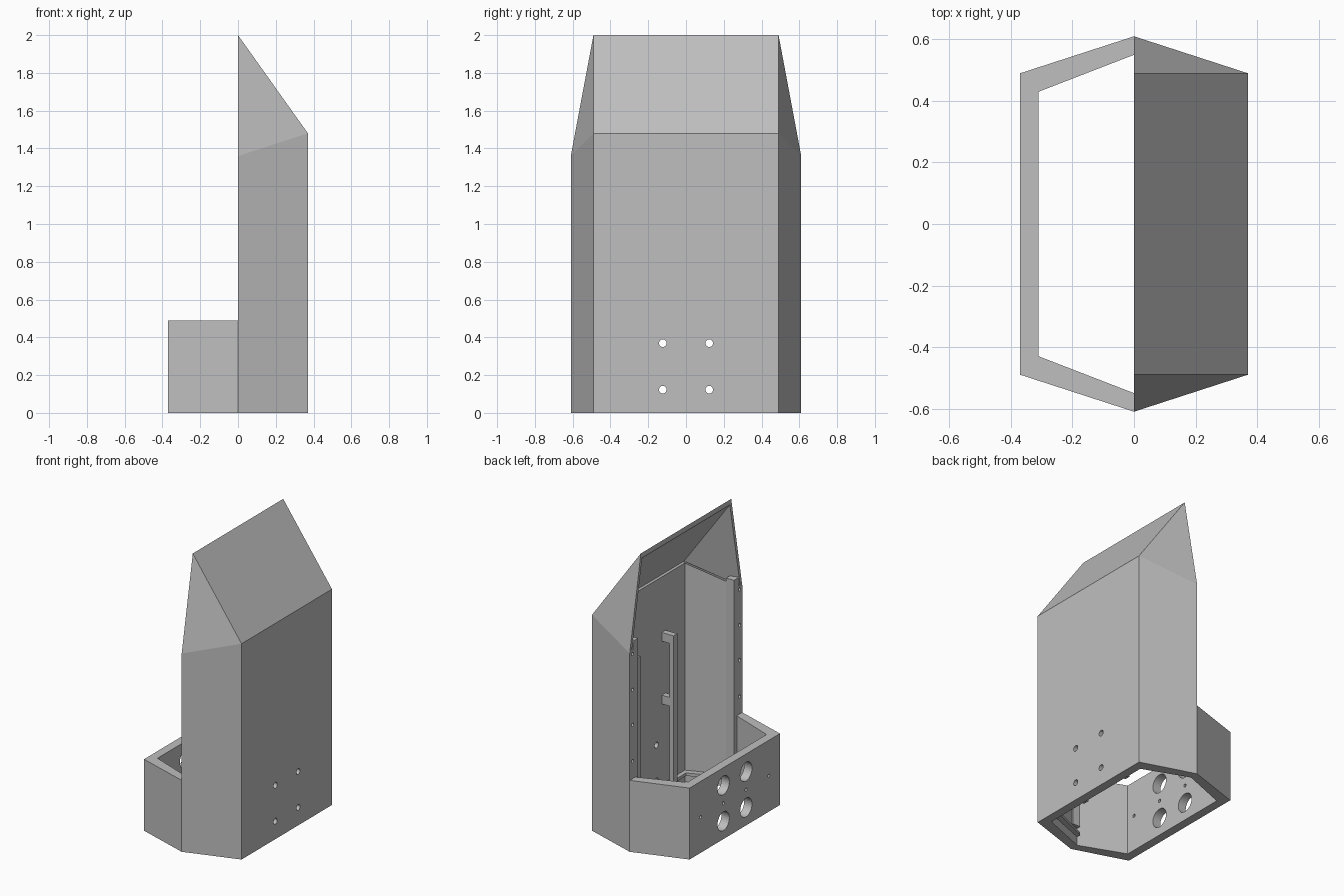
import bpy, bmesh
from mathutils import Matrix

cube = bpy.data.objects.get("Cube")
if cube:
    bpy.data.objects.remove(cube, do_unlink=True)

grey = bpy.data.materials.new("plain_grey")
grey.use_nodes = True
COLOUR = (0.52, 0.52, 0.52, 1)
grey.diffuse_color = COLOUR
grey.node_tree.nodes["Principled BSDF"].inputs["Base Color"].default_value = COLOUR


def add_object(name, bm):
    bmesh.ops.recalc_face_normals(bm, faces=bm.faces)
    mesh = bpy.data.meshes.new(name)
    bm.to_mesh(mesh)
    bm.free()
    mesh.materials.append(grey)
    obj = bpy.data.objects.new(name, mesh)
    bpy.context.collection.objects.link(obj)
    return obj


def sweep(name, sections):
    """Bridge a row of equal cross-sections and cap both ends."""
    bm = bmesh.new()
    rings = [[bm.verts.new(p) for p in s] for s in sections]
    for a, b in zip(rings, rings[1:]):
        n = len(a)
        for i in range(n):
            j = (i + 1) % n
            bm.faces.new((a[i], a[j], b[j], b[i]))
    bm.faces.new(rings[0])
    bm.faces.new(rings[-1])
    return add_object(name, bm)


def box(name, x, y, z):
    return sweep(name, [[(px, y[0], z[0]), (px, y[1], z[0]),
                         (px, y[1], z[1]), (px, y[0], z[1])] for px in x])


def wall(name, outer, inner, base, tops, rise=0):
    """Three-sided wall; profiles hold the end and corner points of one half."""
    order = [(0, -1), (1, -1), (1, 1), (0, 1)]
    sections = []
    for i, s in order:
        (ox, oy), (ix, iy) = outer[i], inner[i]
        sections.append([(ox, s * oy, base), (ix, s * iy, base),
                         (ix, s * iy, tops[i] + rise), (ox, s * oy, tops[i])])
    return sweep(name, sections)


def drill(obj, holes):
    """Cut round holes along x; each hole is centre x, y, z, radius, depth."""
    bm = bmesh.new()
    for x, y, z, r, depth in holes:
        bmesh.ops.create_cone(bm, cap_ends=True, segments=32, radius1=r, radius2=r, depth=depth,
                              matrix=Matrix.Translation((x, y, z)) @ Matrix.Rotation(1.570796, 4, 'Y'))
    cutter = add_object("hole_cutter", bm)
    cutter.hide_render = True
    mod = obj.modifiers.new("holes", 'BOOLEAN')
    mod.operation = 'DIFFERENCE'
    mod.solver = 'EXACT'
    mod.object = cutter
    graph = bpy.context.evaluated_depsgraph_get()
    mesh = bpy.data.meshes.new_from_object(obj.evaluated_get(graph))
    obj.modifiers.clear()
    obj.data = mesh
    bpy.data.objects.remove(cutter, do_unlink=True)


W, D, E = 0.37, 0.49, 0.61          # half width, corner depth, end depth
EAVE, LOW, RIDGE = 1.48, 1.36, 2.0
PITCH = 0.123
outer = [(0, E), (W, D)]
inner = [(0, 0.55), (0.31, 0.43)]


def flip(points):
    return [(-x, y) for x, y in points]


# Tall half with screw holes in the open edges and the broad face
tall = wall("tall_wall", outer, inner, 0, [LOW, EAVE], 0.02)
edge_holes = [(0, s * 0.58, z, 0.011, 0.1)
              for s in (-1, 1) for z in (0.61, 0.86, 1.10, 1.345)]
drill(tall, edge_holes + [(W, s * PITCH, z, 0.02, 0.3)
                          for s in (-1, 1) for z in (PITCH, 3 * PITCH)])

# Low half with large ports and small screw holes
low = wall("low_wall", flip(outer), flip(inner), 0, [D, D])
ports = [(-W, s * PITCH, z, 0.064, 0.3) for s in (-1, 1) for z in (PITCH, 3 * PITCH)]
screws = [(-W, k * PITCH, 2 * PITCH, 0.011, 0.3) for k in (-3, -1, 1, 3)]
drill(low, ports + screws)

# Thin sloping roof, open on the flat side
bm = bmesh.new()
layers = []
for ridge, eave, end in [((0, D, RIDGE), (W, D, EAVE), (0, E, LOW)),
                         ((0, 0.475, 1.965), (0.345, 0.47, 1.488), (0, 0.587, 1.368))]:
    layers.append([[bm.verts.new((x, s * y, z)) for x, y, z in (ridge, eave, end)]
                   for s in (-1, 1)])
for (r0, e0, c0), (r1, e1, c1) in layers:
    bm.faces.new((r0, r1, e1, e0))
    bm.faces.new((r0, e0, c0))
    bm.faces.new((r1, c1, e1))
rims = [[l[0][2], l[0][0], l[1][0], l[1][2], l[1][1], l[0][1]] for l in layers]
for i in range(6):
    j = (i + 1) % 6
    bm.faces.new((rims[0][i], rims[0][j], rims[1][j], rims[1][i]))
add_object("roof", bm)

# Narrow ledge inside the foot of the tall half
wall("foot_ledge", inner, [(0, 0.52), (0.28, 0.40)], 0.06, [0.08, 0.08])

# Mirrored screw flanges and inner rails on standoffs
for side, s in (("right", -1), ("left", 1)):
    flange = box(side + "_flange", (0, 0.06), (s * 0.52, s * 0.575), (0.12, 1.43))
    drill(flange, edge_holes)
    rail_y = (s * 0.18, s * 0.22)
    box(side + "_rail", (0.22, 0.25), rail_y, (0.07, 1.12))
    for label, z in (("upper", 1.06), ("lower", 0.63)):
        box(f"{side}_{label}_standoff", (0.245, 0.315), rail_y, (z, z + 0.06))
